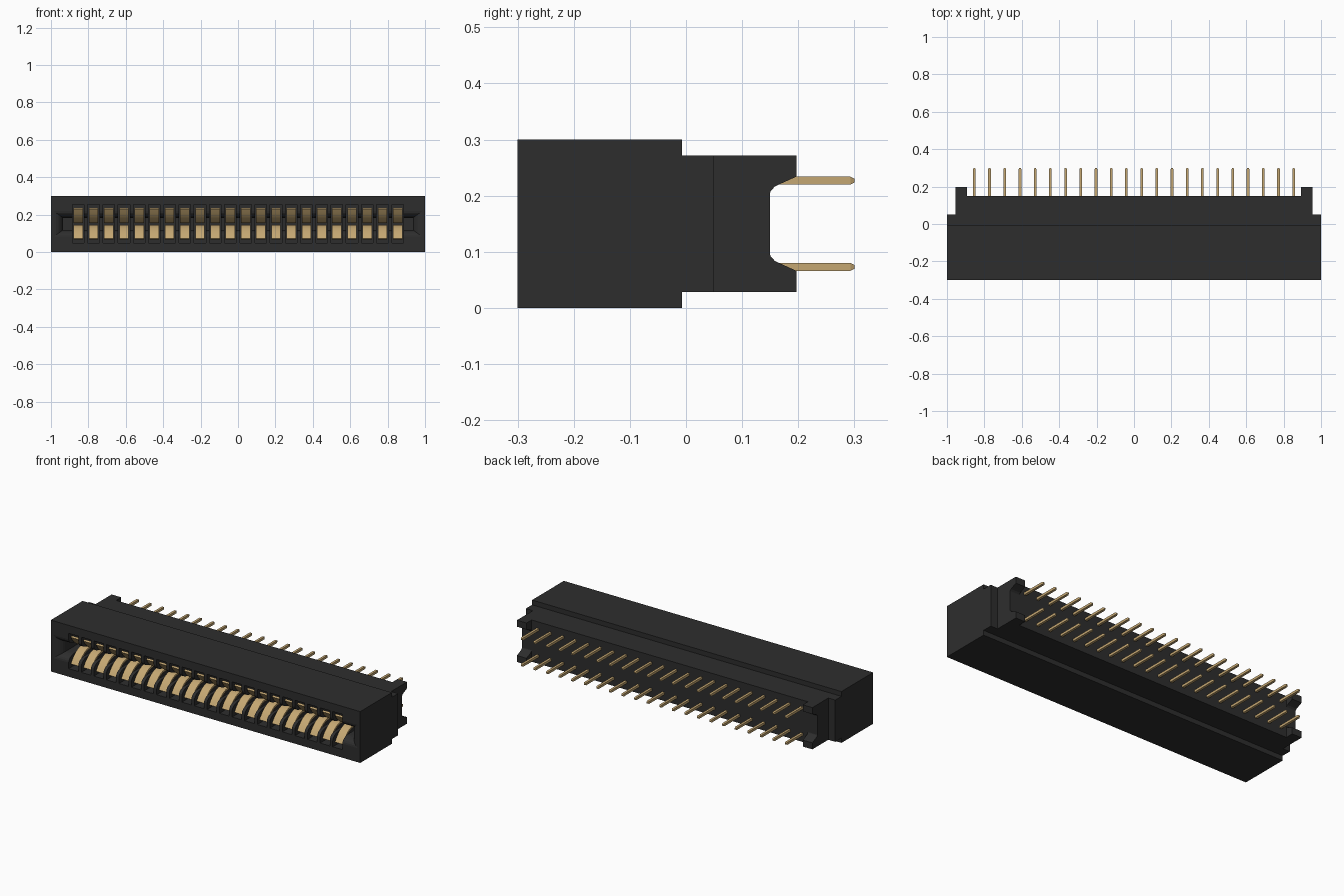
import bpy, bmesh, math

cube = bpy.data.objects.get("Cube")
if cube:
    bpy.data.objects.remove(cube, do_unlink=True)

COUNT, PITCH, MID = 22, 0.0813, 0.15
FIRST = -PITCH * (COUNT - 1) / 2


def material(name, rgb, rough):
    m = bpy.data.materials.new(name)
    m.use_nodes = True
    m.diffuse_color = (*rgb, 1)
    b = m.node_tree.nodes["Principled BSDF"]
    b.inputs["Base Color"].default_value = (*rgb, 1)
    b.inputs["Roughness"].default_value = rough
    return m


BLACK = material("black plastic", (0.027, 0.027, 0.027), 0.6)
GOLD = material("gold plating", (0.56, 0.39, 0.17), 0.4)


def loft(name, rings, mat):
    """Skin a closed solid through rings that have equal point counts."""
    bm = bmesh.new()
    loops = [[bm.verts.new(p) for p in r] for r in rings]
    n = len(loops[0])
    for a, b in zip(loops, loops[1:]):
        for i in range(n):
            j = (i + 1) % n
            bm.faces.new((a[i], a[j], b[j], b[i]))
    bm.faces.new(loops[0][::-1])
    bm.faces.new(loops[-1])
    bmesh.ops.recalc_face_normals(bm, faces=bm.faces)
    me = bpy.data.meshes.new(name)
    bm.to_mesh(me)
    bm.free()
    me.materials.append(mat)
    ob = bpy.data.objects.new(name, me)
    bpy.context.collection.objects.link(ob)
    return ob


def rect(x0, x1, y, z0, z1):
    return [(x0, y, z0), (x1, y, z0), (x1, y, z1), (x0, y, z1)]


def box(name, x0, x1, y0, y1, z0, z1, mat=BLACK):
    return loft(name, [rect(x0, x1, y0, z0, z1), rect(x0, x1, y1, z0, z1)], mat)


def prism(name, profile, x0, x1, mat):
    return loft(name, [[(x, y, z) for y, z in profile] for x in (x0, x1)], mat)


def repeat(ob):
    m = ob.modifiers.new("row", "ARRAY")
    m.count = COUNT
    m.use_relative_offset = False
    m.use_constant_offset = True
    m.constant_offset_displace = (PITCH, 0, 0)


def apply(ob):
    bpy.context.view_layer.objects.active = ob
    for m in list(ob.modifiers):
        bpy.ops.object.modifier_apply(modifier=m.name)


# Housing with a rounded lead-in slot and a row of contact cavities
housing = box("housing", -1, 1, -0.3, -0.007, 0, 0.3)
rings = [rect(-0.985, 0.985, -0.31, 0.09, 0.21)]
for i in range(7):
    a = math.pi / 2 * i / 6
    y, s = -0.3 + 0.055 * math.sin(a), math.cos(a)
    # convex lip: narrows quickly first, then runs straight in
    t = 1 - math.sin(math.acos(1 - s)) if s < 1 else 0
    y = -0.3 + 0.055 * (1 - s)
    f = 1 - math.sin(a)
    w, h = 0.935 + 0.05 * f, 0.032 + 0.036 * f
    rings.append(rect(-w, w, y, MID - h, MID + h))
rings.append(rect(-0.935, 0.935, -0.04, MID - 0.032, MID + 0.032))
slot = loft("slot_cutter", rings, BLACK)
cavities = box("cavity_cutter", FIRST - 0.031, FIRST + 0.031, -0.32, -0.025, 0.047, 0.253)
repeat(cavities)
apply(cavities)
for cutter in (slot, cavities):
    cutter.hide_render = True
    m = housing.modifiers.new("cut", "BOOLEAN")
    m.operation = "DIFFERENCE"
    m.solver = "EXACT"
    m.object = cutter
apply(housing)
for cutter in (slot, cavities):
    bpy.data.objects.remove(cutter, do_unlink=True)

# Stepped rear body
box("shoulder", -1, 1, -0.007, 0.05, 0.028, 0.272)
box("rear_block", -0.955, 0.955, 0.05, 0.15, 0.028, 0.272)

# Notched ears at both ends
lower = [(0.05, 0.028), (0.197, 0.028), (0.197, 0.066), (0.168, 0.079),
         (0.158, 0.084), (0.151, 0.092), (0.147, 0.103)]
ear = lower + [(y, 0.3 - z) for y, z in reversed(lower)]
for side, x in (("left", 0.893), ("right", -0.955)):
    prism(side + "_ear", ear, x, x + 0.062, BLACK)

# Bowed spring contacts and tail pins, lower and upper rows
path = [(-0.28, 0.066)]
for i in range(1, 15):
    t = i / 14
    path.append((-0.28 + 0.21 * t, 0.066 + 0.068 * math.sin(math.pi * t ** 0.85)))
path.append((-0.015, 0.066))


def strip(points, thick):
    """Outline of a bent strip of even thickness."""
    back = []
    for i, (y, z) in enumerate(points):
        a, b = points[max(i - 1, 0)], points[min(i + 1, len(points) - 1)]
        dy, dz = b[0] - a[0], b[1] - a[1]
        d = math.hypot(dy, dz)
        back.append((y - dz / d * thick, z + dy / d * thick))
    return points + back[::-1]


for row, flip in (("lower", False), ("upper", True)):
    prof = strip(path, 0.011)
    if flip:
        prof = [(y, 0.3 - z) for y, z in prof]
    spring = prism(row + "_contacts", prof, FIRST - 0.025, FIRST + 0.025, GOLD)
    zc = 0.227 if flip else 0.073
    pin = loft(row + "_pins", [rect(FIRST - s, FIRST + s, y, zc - s, zc + s)
                               for y, s in ((0.1, 0.007), (0.293, 0.007), (0.3, 0.0035))], GOLD)
    for ob in (spring, pin):
        repeat(ob)
        apply(ob)
    bpy.ops.object.select_all(action="DESELECT")
    spring.select_set(True)
    bpy.context.view_layer.objects.active = spring
    bpy.ops.object.shade_smooth_by_angle(angle=math.radians(35))
